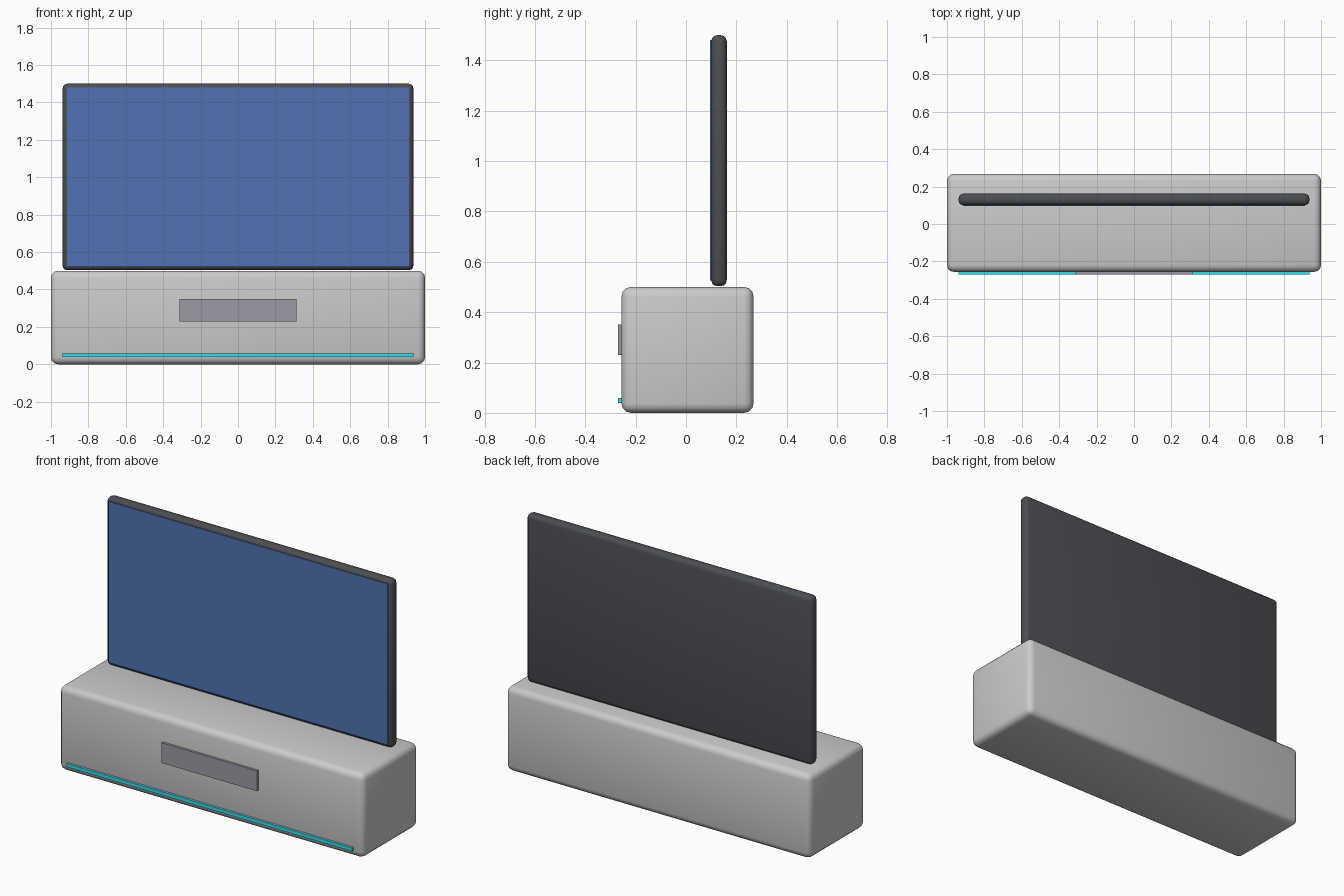
import bpy
import math

if "Cube" in bpy.data.objects:
    bpy.data.objects.remove(bpy.data.objects["Cube"])


def material(name, color):
    mat = bpy.data.materials.new(name)
    mat.diffuse_color = (*color, 1)
    mat.use_nodes = True
    mat.node_tree.nodes["Principled BSDF"].inputs["Base Color"].default_value = mat.diffuse_color
    return mat


def box(name, x, y, z, mat=None, bevel=0.0):
    """Box from (min, max) ranges, with optional rounded edges."""
    bpy.ops.mesh.primitive_cube_add(size=1, location=[sum(r) / 2 for r in (x, y, z)])
    ob = bpy.context.object
    ob.name = name
    ob.scale = [r[1] - r[0] for r in (x, y, z)]
    bpy.ops.object.transform_apply(location=False, rotation=False, scale=True)
    if mat:
        ob.data.materials.append(mat)
    if bevel:
        mod = ob.modifiers.new("rounded_edges", 'BEVEL')
        mod.width = bevel
        mod.segments = 3
        bpy.ops.object.modifier_apply(modifier=mod.name)
        bpy.ops.object.shade_smooth_by_angle(angle=math.radians(35))
    return ob


dark = material("dark_casing", (0.07, 0.075, 0.085))
blue = material("screen_blue", (0.08, 0.17, 0.45))
cyan = material("strip_cyan", (0.05, 0.7, 0.8))
grey = material("drawer_grey", (0.32, 0.33, 0.37))

# Low cabinet with soft edges
box("cabinet", (-1, 1), (-0.256, 0.268), (0, 0.5), bevel=0.037)

# Drawer front and light strip on the cabinet face
box("drawer_front", (-0.3125, 0.3125), (-0.27, -0.245), (0.23, 0.35), grey)
box("light_strip", (-0.9375, 0.9375), (-0.27, -0.245), (0.04, 0.06), cyan)

# Television casing and screen
box("tv_casing", (-0.9375, 0.9375), (0.1, 0.162), (0.503, 1.5), dark, bevel=0.025)
box("tv_screen", (-0.915, 0.915), (0.095, 0.12), (0.525, 1.48), blue)
